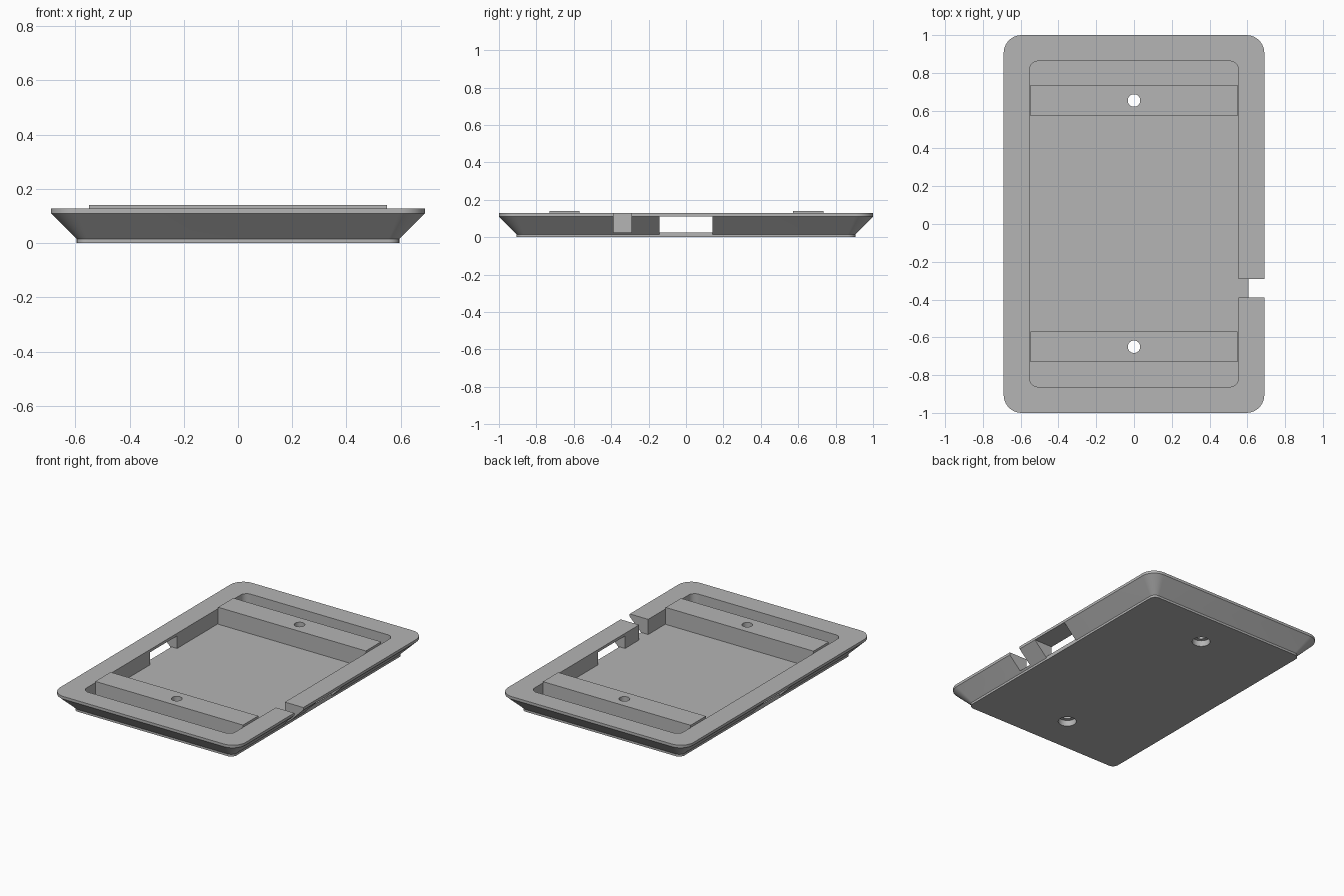
import bpy, bmesh, math

if "Cube" in bpy.data.objects:
    bpy.data.objects.remove(bpy.data.objects["Cube"])

FLOOR, LIP, TOP = 0.026, 0.11, 0.128

grey = bpy.data.materials.new("light_grey")
grey.use_nodes = True
colour = (0.46, 0.46, 0.46, 1)
grey.diffuse_color = colour
grey.node_tree.nodes["Principled BSDF"].inputs["Base Color"].default_value = colour


def rounded_ring(hx, hy, r, steps=10):
    """Outline of a rounded rectangle, counter-clockwise."""
    pts = []
    corners = [(1, 1), (-1, 1), (-1, -1), (1, -1)]
    for q, (sx, sy) in enumerate(corners):
        for i in range(steps + 1):
            a = (q + i / steps) * math.pi / 2
            pts.append((sx * (hx - r) + r * math.cos(a), sy * (hy - r) + r * math.sin(a)))
    return pts


def make_object(name, bm):
    bmesh.ops.recalc_face_normals(bm, faces=bm.faces)
    mesh = bpy.data.meshes.new(name)
    bm.to_mesh(mesh)
    bm.free()
    mesh.materials.append(grey)
    obj = bpy.data.objects.new(name, mesh)
    bpy.context.collection.objects.link(obj)
    return obj


def loft(name, layers):
    """Solid through rounded rectangles given as (half x, half y, radius, z)."""
    bm = bmesh.new()
    rings = [[bm.verts.new((x, y, z)) for x, y in rounded_ring(hx, hy, r)]
             for hx, hy, r, z in layers]
    for low, high in zip(rings, rings[1:]):
        for i in range(len(low)):
            j = (i + 1) % len(low)
            bm.faces.new((low[i], low[j], high[j], high[i]))
    bm.faces.new(rings[0][::-1])
    bm.faces.new(rings[-1])
    return make_object(name, bm)


def box(name, x0, x1, y0, y1, z0, z1):
    bm = bmesh.new()
    bmesh.ops.create_cube(bm, size=1)
    for v in bm.verts:
        v.co = ((x0 + x1) / 2 + v.co.x * (x1 - x0),
                (y0 + y1) / 2 + v.co.y * (y1 - y0),
                (z0 + z1) / 2 + v.co.z * (z1 - z0))
    return make_object(name, bm)


def cylinder(name, y, r, z0, z1):
    bm = bmesh.new()
    bmesh.ops.create_cone(bm, cap_ends=True, segments=32, radius1=r, radius2=r, depth=z1 - z0)
    bmesh.ops.translate(bm, verts=bm.verts, vec=(0, y, (z0 + z1) / 2))
    return make_object(name, bm)


def cut(targets, cutter):
    """Subtract the cutter from each target, then remove the cutter."""
    cutter.hide_render = True
    for obj in targets:
        mod = obj.modifiers.new("cut", "BOOLEAN")
        mod.operation = "DIFFERENCE"
        mod.solver = "EXACT"
        mod.object = cutter
        bpy.context.view_layer.update()
        graph = bpy.context.evaluated_depsgraph_get()
        mesh = bpy.data.meshes.new_from_object(obj.evaluated_get(graph))
        obj.modifiers.clear()
        obj.data = mesh
    bpy.data.objects.remove(cutter)


# Flared tray with a thin straight lip at the top and bottom
tray = loft("tray", [(0.595, 0.905, 0.04, 0), (0.595, 0.905, 0.04, 0.015),
                     (0.69, 1.0, 0.095, LIP), (0.69, 1.0, 0.095, TOP)])

# Rounded pocket
cut([tray], loft("pocket_cutter", [(0.553, 0.862, 0.045, FLOOR), (0.553, 0.862, 0.045, 0.3)]))

# Side windows under the lip, with the flare trimmed back to the base edge
for s in (-1, 1):
    inner, edge, outer = 0.5 * s, 0.594 * s, 0.8 * s
    cut([tray], box("window_cutter", min(inner, outer), max(inner, outer), -0.143, 0.143, FLOOR, LIP))
    cut([tray], box("flare_cutter", min(edge, outer), max(edge, outer), -0.143, 0.143, -0.1, LIP))

# Cable notch through one side wall
cut([tray], box("notch_cutter", 0.5, 0.8, -0.388, -0.292, FLOOR, 0.3))

# Raised mounting bars with counterbored screw holes
parts = [tray]
for name, y in (("front_bar", -0.65), ("back_bar", 0.654)):
    bar = box(name, -0.549, 0.549, y - 0.081, y + 0.081, FLOOR, 0.14)
    cut([tray, bar], cylinder("hole_cutter", y, 0.033, -0.1, 0.3))
    cut([tray, bar], cylinder("counterbore_cutter", y, 0.057, -0.1, 0.04))
    parts.append(bar)

# Smooth the round corners and holes, keep edges sharp
bpy.ops.object.select_all(action="DESELECT")
for obj in parts:
    obj.select_set(True)
bpy.context.view_layer.objects.active = tray
bpy.ops.object.shade_smooth_by_angle(angle=math.radians(30))
